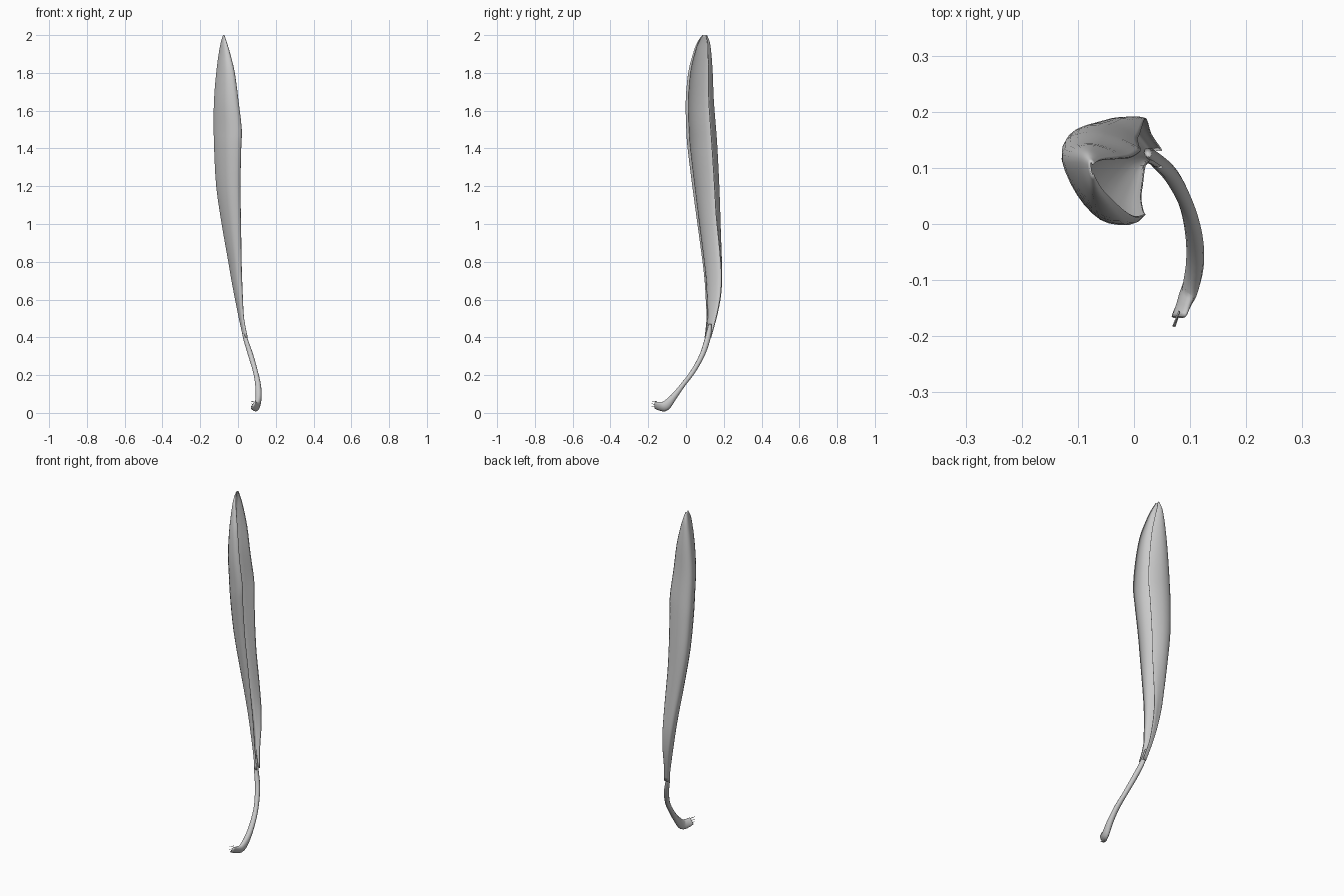
import bpy, math
from mathutils import Vector

if "Cube" in bpy.data.objects:
    bpy.data.objects.remove(bpy.data.objects["Cube"])


def mesh_object(name, verts, faces):
    me = bpy.data.meshes.new(name)
    me.from_pydata(verts, [], faces)
    ob = bpy.data.objects.new(name, me)
    bpy.context.collection.objects.link(ob)
    me.polygons.foreach_set("use_smooth", [True] * len(faces))
    return ob


def spline(points, steps):
    """Catmull-Rom through tuples of any length."""
    out = []
    n = len(points)
    for i in range(n - 1):
        a, b, c, d = (points[max(0, min(n - 1, i + k))] for k in (-1, 0, 1, 2))
        for s in range(steps):
            t = s / steps
            out.append(tuple(q + .5 * t * (r - p + t * (2*p - 5*q + 4*r - w + t * (3*(q - r) + w - p)))
                             for p, q, r, w in zip(a, b, c, d)))
    return out + [points[-1]]


def grid_faces(rows, cols, closed=False):
    return [(i * cols + j, i * cols + (j + 1) % cols,
             (i + 1) * cols + (j + 1) % cols, (i + 1) * cols + j)
            for i in range(rows - 1) for j in range(cols if closed else cols - 1)]


# Curled leaf blade: a C section, open to the right, fitted to the extents at each height
def section(low):
    """Both rims curl inward; the back rim straightens out low down."""
    return spline([(1, .09), (.86, 0), (.52, .06), (.2, .36), (0, .76), (.1, .95),
                   (.4, 1 - .02 * low), (.72 + .03 * low, .93 + .07 * low),
                   (.95 + .05 * low, .82 + .15 * low)], 3)


stations = [  # z, x min, x max, y min, y max
    (.40, .028, .050, .100, .132), (.50, .006, .031, .110, .160),
    (.60, -.014, .025, .106, .181), (.70, -.033, .021, .100, .190),
    (.80, -.050, .018, .089, .190), (1.0, -.085, .015, .062, .182),
    (1.2, -.114, .012, .035, .175), (1.4, -.125, .016, .010, .165),
    (1.5, -.127, .019, .003, .158), (1.65, -.126, .002, .000, .146),
    (1.8, -.114, -.018, .013, .140), (1.9, -.101, -.042, .038, .133),
    (1.96, -.090, -.060, .060, .125), (2.0, -.078, -.073, .088, .110)]
rows = spline(stations, 3)
verts = []
for z, x0, x1, y0, y1 in rows:
    low = max(0, min(1, (1.05 - z) / .35))
    verts += [(x0 + u * (x1 - x0), y0 + v * (y1 - y0), z) for u, v in section(low)]
blade = mesh_object("leaf_blade", verts, grid_faces(len(rows), len(section(0))))
thick = blade.modifiers.new("thickness", "SOLIDIFY")
thick.thickness = .003
thick.offset = 0


def stalk(name, points, sides=10):
    """Tube along x, y, z with a side radius and a depth radius."""
    path = spline(points, 4)
    verts = []
    for i, p in enumerate(path):
        ahead = Vector(path[min(i + 1, len(path) - 1)][:3])
        tangent = (ahead - Vector(path[max(i - 1, 0)][:3])).normalized()
        side = tangent.cross(Vector((0, .7, -.7))).normalized()
        up = side.cross(tangent)
        for k in range(sides):
            a = k * math.tau / sides
            verts.append(Vector(p[:3]) + side * math.cos(a) * p[3] + up * math.sin(a) * p[4])
    faces = grid_faces(len(path), sides, True)
    faces += [tuple(range(sides)), tuple(range(len(verts) - sides, len(verts)))]
    return mesh_object(name, verts, faces)


# Bent stalk flaring at its cut foot
stalk("leaf_stalk", [
    (.024, .128, .47, .006, .008), (.037, .116, .40, .011, .015),
    (.066, .087, .31, .014, .014), (.092, .038, .22, .013, .013),
    (.106, -.015, .15, .015, .013), (.109, -.065, .085, .016, .018),
    (.102, -.108, .038, .015, .027), (.090, -.140, .035, .010, .025),
    (.080, -.165, .042, .006, .022)])

# Torn fibres at the foot
for i, z in enumerate((.03, .045, .06)):
    stalk(f"foot_fibre_{i + 1}", [(.081, -.155, z, .002, .002),
                                  (.073 - .002 * i, -.183, z + .003, .001, .001)], 4)
